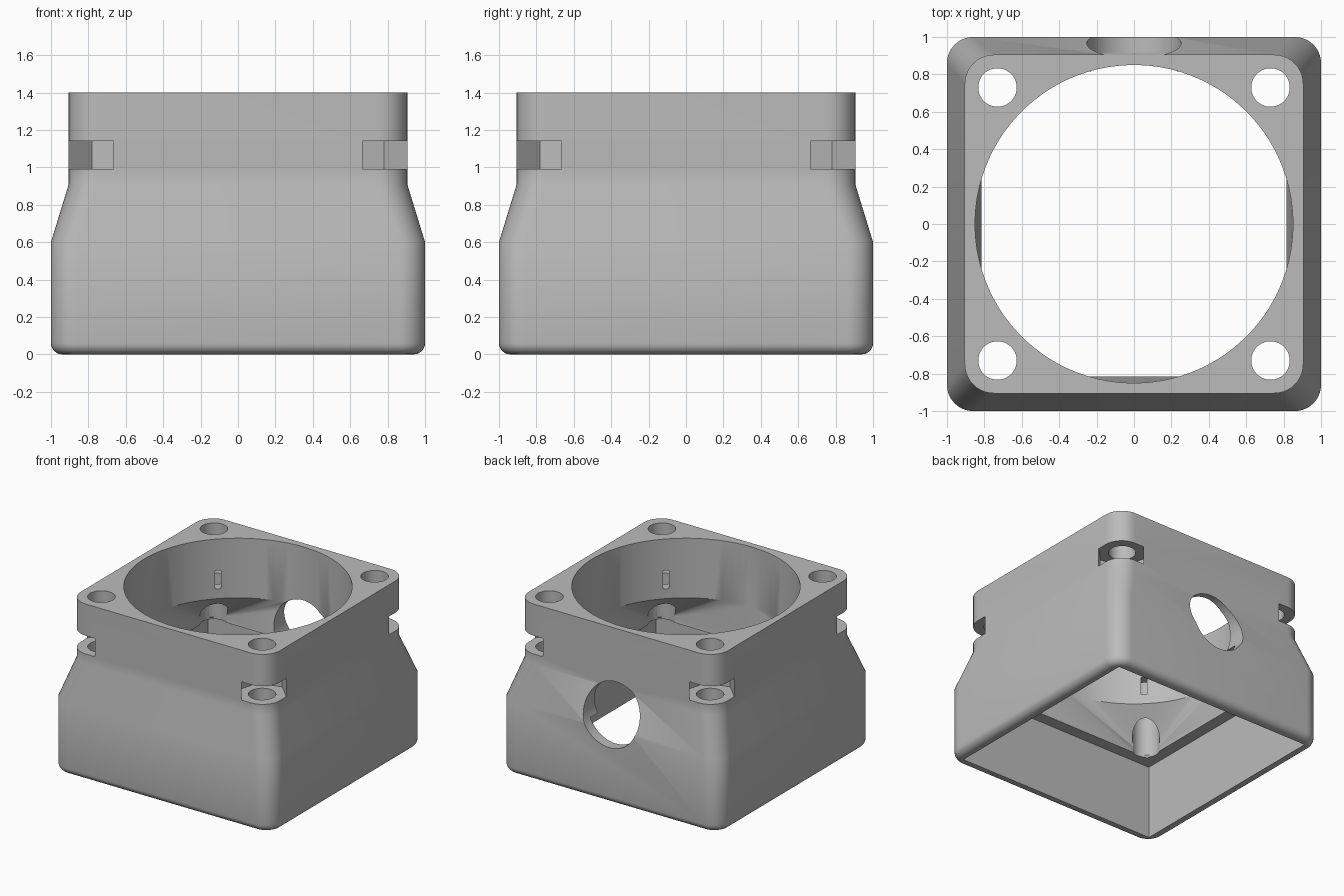
import bpy, bmesh
from math import sin, cos, pi, sqrt
from mathutils import Vector

cube = bpy.data.objects.get("Cube")
if cube:
    bpy.data.objects.remove(cube, do_unlink=True)

grey = bpy.data.materials.new("light grey plastic")
grey.use_nodes = True
grey.diffuse_color = (0.5, 0.5, 0.5, 1)
grey.node_tree.nodes["Principled BSDF"].inputs["Base Color"].default_value = (0.5, 0.5, 0.5, 1)


def circle(cx, cy, r, n):
    # Half-step offset keeps points off the axes
    return [(cx + r * cos((i + 0.5) * 2 * pi / n), cy + r * sin((i + 0.5) * 2 * pi / n)) for i in range(n)]


def rounded_square(half, r, seg=10):
    pts = []
    for q, (sx, sy) in enumerate([(1, 1), (-1, 1), (-1, -1), (1, -1)]):
        for i in range(seg + 1):
            a = q * pi / 2 + i / seg * pi / 2
            pts.append((sx * (half - r) + r * cos(a), sy * (half - r) + r * sin(a)))
    return pts


def square_for(ring, half):
    # Each ring point goes to the corner of its own quadrant
    return [(half if x > 0 else -half, half if y > 0 else -half) for x, y in ring]


def at(pts, z):
    return [Vector((x, y, z)) for x, y in pts]


def loft(name, rings):
    bm = bmesh.new()
    rows = [[bm.verts.new(p) for p in ring] for ring in rings]
    n = len(rows[0])
    for low, high in zip(rows, rows[1:]):
        for i in range(n):
            j = (i + 1) % n
            bm.faces.new((low[i], low[j], high[j], high[i]))
    bm.faces.new(rows[0][::-1])
    bm.faces.new(rows[-1])
    bmesh.ops.remove_doubles(bm, verts=bm.verts, dist=1e-5)
    bmesh.ops.recalc_face_normals(bm, faces=bm.faces)
    mesh = bpy.data.meshes.new(name)
    bm.to_mesh(mesh)
    bm.free()
    mesh.materials.append(grey)
    obj = bpy.data.objects.new(name, mesh)
    bpy.context.collection.objects.link(obj)
    return obj


# Outer shell: filleted foot, wide base, tapered shoulder, narrower collar
fillet, corner = 0.06, 0.14
rings = []
for i in range(7):
    a = i / 6 * pi / 2
    d = fillet * (1 - sin(a))
    rings.append(at(rounded_square(1 - d, corner - d), fillet * (1 - cos(a))))
rings.append(at(rounded_square(1, corner), 0.6))
rings.append(at(rounded_square(0.905, 0.155), 0.91))
rings.append(at(rounded_square(0.905, 0.155), 1.4))
housing = loft("fan_duct_housing", rings)

cutters = []

# Inside: square socket, ledge, square-to-round transition, round bore
bore = circle(0, 0, 0.85, 96)
socket, throat = square_for(bore, 0.912), square_for(bore, 0.815)
cutters.append(loft("duct_cutter", [at(socket, -0.2), at(socket, 0.61), at(throat, 0.61),
                                    at(bore, 0.91), at(bore, 1.6)]))

# Cable hole through the back wall
hole = circle(0, 0.71, 0.252, 48)
cutters.append(loft("cable_hole_cutter", [[Vector((x, y, z)) for x, z in hole] for y in (0.6, 1.2)]))

# Screw holes and nut pockets at the four corners
nut_r = 0.196
flat = nut_r * sqrt(3) / 2
pocket = [(-nut_r, 0), (-nut_r / 2, -flat), (0.5, -flat), (0.5, flat), (-nut_r / 2, flat)]
for sx in (-1, 1):
    for sy in (-1, 1):
        cx, cy = 0.73 * sx, 0.73 * sy
        screw = circle(cx, cy, 0.103, 32)
        cutters.append(loft("screw_hole_cutter", [at(screw, 0.3), at(screw, 1.6)]))
        k = sqrt(0.5)
        slot = [(cx + k * (u * sx - v * sy), cy + k * (u * sy + v * sx)) for u, v in pocket]
        cutters.append(loft("nut_pocket_cutter", [at(slot, 0.99), at(slot, 1.14)]))

# Cut everything, then drop the cutters
bpy.context.view_layer.objects.active = housing
for c in cutters:
    c.hide_render = True
    mod = housing.modifiers.new("cut", "BOOLEAN")
    mod.operation = "DIFFERENCE"
    mod.solver = "EXACT"
    mod.object = c
    bpy.ops.object.modifier_apply(modifier=mod.name)
    bpy.data.objects.remove(c, do_unlink=True)

bpy.ops.object.select_all(action="DESELECT")
housing.select_set(True)
bpy.ops.object.shade_smooth_by_angle(angle=pi / 6)
